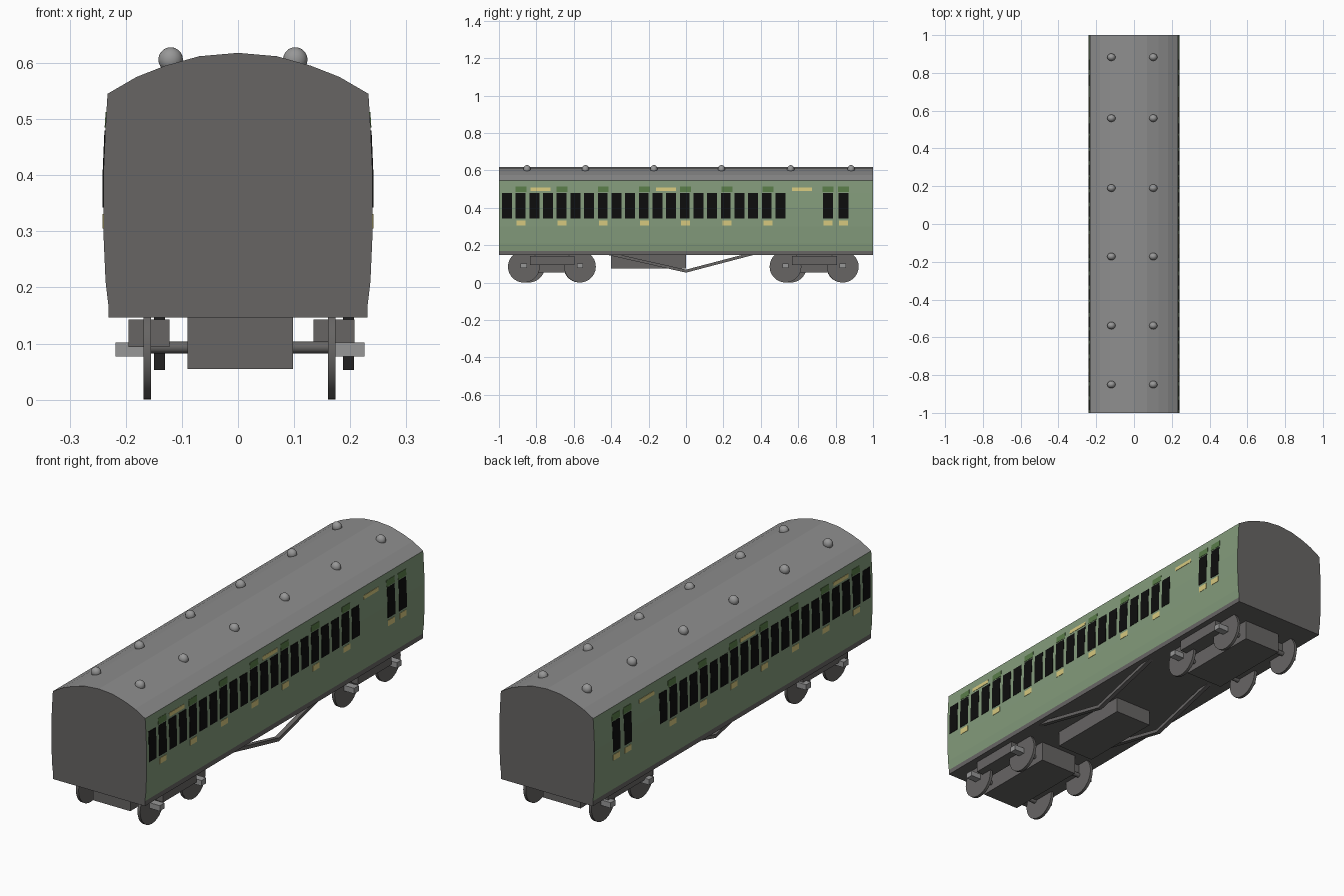
import bpy, bmesh, math
from mathutils import Vector

if "Cube" in bpy.data.objects:
    bpy.data.objects.remove(bpy.data.objects["Cube"])


def mat(name, r, g, b):
    m = bpy.data.materials.new(name)
    m.diffuse_color = (r, g, b, 1)
    m.use_nodes = True
    m.node_tree.nodes["Principled BSDF"].inputs["Base Color"].default_value = m.diffuse_color
    return m


GREEN = mat("body green", 0.23, 0.33, 0.20)
DARKGREEN = mat("vent hood green", 0.10, 0.20, 0.065)
DARK = mat("underframe grey", 0.135, 0.13, 0.127)
ROOF = mat("roof grey", 0.27, 0.27, 0.27)
LIGHT = mat("fitting grey", 0.31, 0.31, 0.31)
BLACK = mat("window black", 0.004, 0.004, 0.004)
YELLOW = mat("pale yellow", 0.67, 0.58, 0.21)


def finish(bm, name, *mats):
    bmesh.ops.recalc_face_normals(bm, faces=bm.faces)
    me = bpy.data.meshes.new(name)
    bm.to_mesh(me)
    bm.free()
    for m in mats:
        me.materials.append(m)
    ob = bpy.data.objects.new(name, me)
    bpy.context.collection.objects.link(ob)
    return ob


def smooth(ob):
    bpy.context.view_layer.objects.active = ob
    for o in bpy.context.selected_objects:
        o.select_set(False)
    ob.select_set(True)
    bpy.ops.object.shade_smooth_by_angle(angle=math.radians(40))


def add_box(bm, x0, x1, y0, y1, z0, z1):
    v = bmesh.ops.create_cube(bm, size=1)["verts"]
    for p in v:
        p.co = (x0 + (p.co.x + .5) * (x1 - x0), y0 + (p.co.y + .5) * (y1 - y0),
                z0 + (p.co.z + .5) * (z1 - z0))


def box(name, m, *dims):
    bm = bmesh.new()
    add_box(bm, *dims)
    return finish(bm, name, m)


def extrude_y(bm, pts, y0, y1):
    f = bm.faces.new([bm.verts.new((x, y0, z)) for x, z in pts])
    r = bmesh.ops.extrude_face_region(bm, geom=[f])
    for v in r["geom"]:
        if isinstance(v, bmesh.types.BMVert):
            v.co.y = y1
    if not f.is_valid:
        return


def cylinder_x(name, m, x, y, z, r, depth, seg):
    bm = bmesh.new()
    bmesh.ops.create_cone(bm, cap_ends=True, segments=seg, radius1=r, radius2=r, depth=depth)
    for v in bm.verts:
        v.co = Vector((v.co.z + x, v.co.x + y, v.co.y + z))
    ob = finish(bm, name, m)
    smooth(ob)
    return ob


# Body cross-section: gently bowed sides and an arched top
SIDE = [(.231, .168), (.236, .21), (.24, .30), (.24, .40), (.2365, .48), (.2325, .545)]
ARC = [(.2325, .545), (.181, .575), (.13, .595), (.069, .612), (0, .618)]
arc = ARC + [(-x, z) for x, z in ARC[-2::-1]]

bm = bmesh.new()
pts = SIDE + [(x, z - .005) for x, z in arc[1:-1]] + [(-x, z) for x, z in SIDE[::-1]]
extrude_y(bm, pts, -1, 1)
bm.normal_update()
for f in bm.faces:
    c = f.calc_center_median()
    if abs(f.normal.y) > .9 or c.z < .169:
        f.material_index = 1
finish(bm, "coach_body", GREEN, DARK)

# Roof sheet
bm = bmesh.new()
extrude_y(bm, arc + [(x, z - .006) for x, z in arc[::-1]], -1, 1)
bm.normal_update()
for f in bm.faces:
    if abs(f.normal.y) > .9:
        f.material_index = 1
finish(bm, "roof", ROOF, DARK)

# Roof ventilators
for y in (-.85, -.538, -.172, .19, .56, .883):
    for x in (-.12, .102):
        bm = bmesh.new()
        bmesh.ops.create_uvsphere(bm, u_segments=16, v_segments=10, radius=.022)
        for v in bm.verts:
            v.co = Vector((v.co.x + x, v.co.y * .88 + y, v.co.z + .606))
        smooth(finish(bm, "roof_vent", LIGHT))


# Painted side details as thin plates following the bowed side
def side_x(z):
    for (xa, za), (xb, zb) in zip(SIDE, SIDE[1:]):
        if z <= zb:
            return xa + (xb - xa) * (z - za) / (zb - za)
    return SIDE[-1][0]


def plates(name, m, items, z0, z1):
    zs = [z0] + [z for _, z in SIDE if z0 < z < z1] + [z1]
    for s, label in ((1, "right"), (-1, "left")):
        bm = bmesh.new()
        for yc, w in items:
            prof = [(s * (side_x(z) + .0015), z) for z in zs]
            prof += [(s * (side_x(z) - .002), z) for z in zs[::-1]]
            extrude_y(bm, prof, yc - w / 2, yc + w / 2)
        finish(bm, name + "_" + label, m)


rear = [.76, .843]
windows = [-.957 + .0731 * i for i in range(21)] + rear
doors = [-.883 + .2203 * i for i in range(7)] + rear
plates("windows", BLACK, [(y, .053) for y in windows], .342, .480)
plates("door_hoods", DARKGREEN, [(y, .058) for y in doors], .485, .513)
plates("door_labels", YELLOW, [(y, .048) for y in doors], .305, .331)
plates("upper_panels", YELLOW, [(y, .107) for y in (-.777, -.107, .62)], .490, .507)

# Underframe and equipment box
box("underframe", DARK, -.231, .231, -1, 1, .146, .17)
box("equipment_box", DARK, -.09, .098, -.4, 0, .075, .15)

# Truss rods
for x in (-.14, .197):
    bm = bmesh.new()
    path = [(-.43, .158), (0, .061), (.37, .158)]
    for (ya, za), (yb, zb) in zip(path, path[1:]):
        h = .008
        v = bmesh.ops.create_cube(bm, size=1)["verts"]
        for p in v:
            t = p.co.y + .5
            p.co = (x + p.co.x * .02, ya + t * (yb - ya), za + t * (zb - za) + p.co.z * 2 * h)
    finish(bm, "truss_rod", DARK)

# Bogies
R = .085
for yc, right_y, left_y in ((-.715, (-.867, -.567), (-.84, -.57)),
                            (.688, (.532, .838), (.56, .836))):
    box("bogie_centre", DARK, -.09, .098, yc - .2, yc + .2, .055, .147)
    box("bogie_frame_right", DARK, .135, .208, yc - .12, yc + .12, .094, .143)
    box("bogie_frame_left", DARK, -.195, -.122, yc - .17, yc + .15, .094, .143)
    for y in right_y:
        cylinder_x("wheel_right", DARK, .167, y, R, R, .0135, 28)
        box("axle_box_right", LIGHT, .170, .225, y - .017, y + .017, .077, .102)
        cylinder_x("axle", DARK, .005, y, .093, .0105, .32, 12)
    for y in left_y:
        cylinder_x("wheel_left", DARK, -.162, y, R, R, .0135, 28)
        box("axle_box_left", LIGHT, -.218, -.165, y - .017, y + .017, .077, .102)
